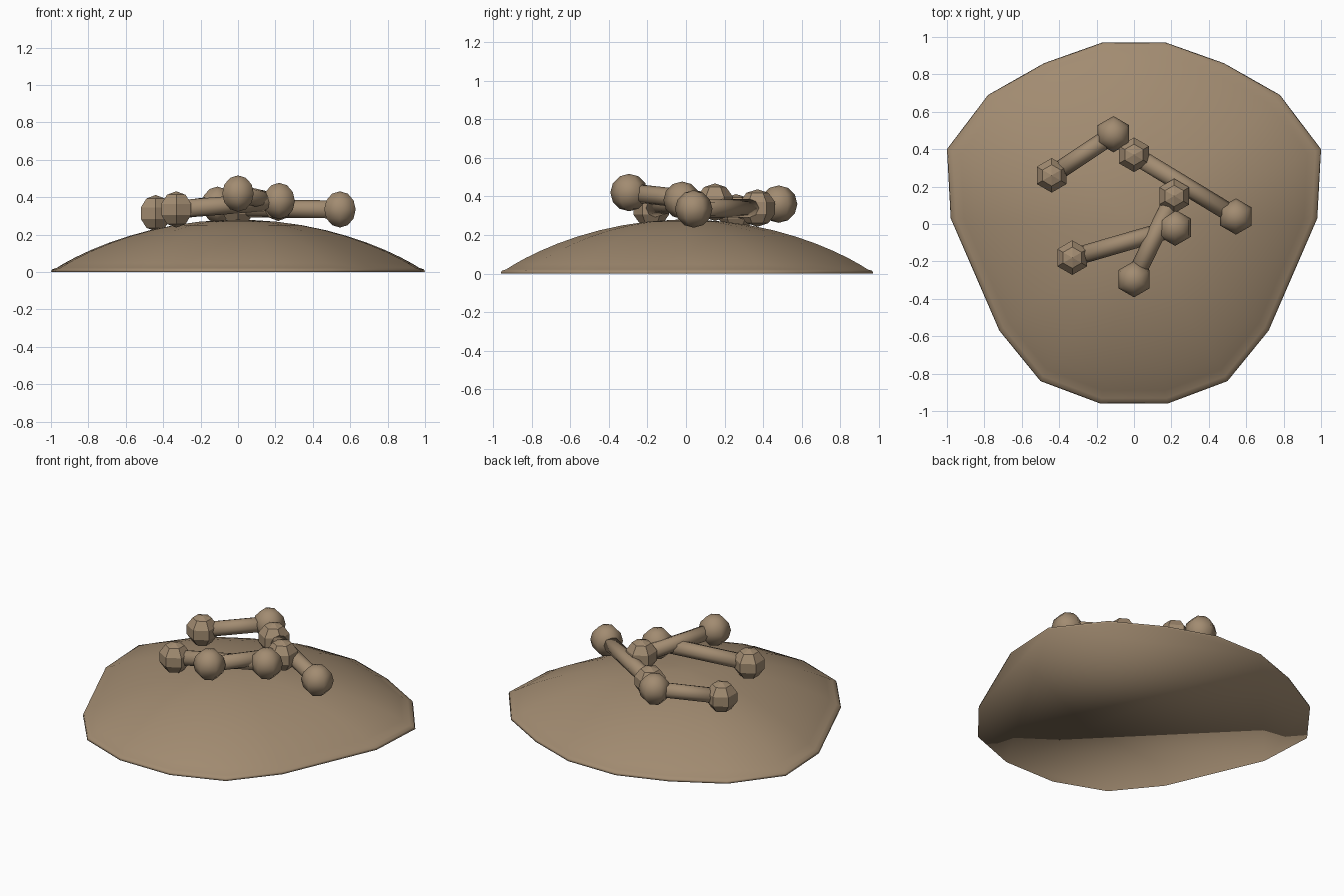
import bpy, bmesh, math
from mathutils import Vector

if "Cube" in bpy.data.objects:
    bpy.data.objects.remove(bpy.data.objects["Cube"])

mat = bpy.data.materials.new("tan_brown")
mat.diffuse_color = (0.36, 0.26, 0.165, 1)
mat.use_nodes = True
mat.node_tree.nodes["Principled BSDF"].inputs["Base Color"].default_value = mat.diffuse_color


def make_object(name, bm, smooth=True):
    bmesh.ops.recalc_face_normals(bm, faces=bm.faces)
    for f in bm.faces:
        f.smooth = smooth
    mesh = bpy.data.meshes.new(name)
    bm.to_mesh(mesh)
    bm.free()
    mesh.materials.append(mat)
    obj = bpy.data.objects.new(name, mesh)
    bpy.context.collection.objects.link(obj)
    return obj


# Mound: half outline mirrored in x, shrunk ring by ring up to a low dome
half = [(0.17, 0.97), (0.48, 0.86), (0.78, 0.69), (1.0, 0.40),
        (0.98, 0.03), (0.72, -0.57), (0.50, -0.84), (0.18, -0.96)]
outline = half + [(-x, y) for x, y in reversed(half)]
bm = bmesh.new()
rings = []
scales = [1.0, 0.995] + [math.cos(math.radians(a)) for a in range(14, 90, 8)]
for s in scales:
    z = 0.28 * (1 - s * s) ** 0.9
    if s == 0.995:
        z = 0.014
    rings.append([bm.verts.new((x * s, y * s, z)) for x, y in outline])
n = len(outline)
for lo, hi in zip(rings, rings[1:]):
    for i in range(n):
        j = (i + 1) % n
        bm.faces.new((lo[i], lo[j], hi[j], hi[i]))
top = bm.verts.new((0, 0, 0.28))
for i in range(n):
    bm.faces.new((rings[-1][i], rings[-1][(i + 1) % n], top))
bm.faces.new(rings[0])  # flat underside
make_object("mound", bm)


# Bones: a shaft with a faceted knob on one end and a smooth knob on the other
def knob(name, pos, smooth):
    bm = bmesh.new()
    bmesh.ops.create_uvsphere(bm, u_segments=6, v_segments=5 if not smooth else 6, radius=0.097)
    # turn a corner of the six-sided knob towards y
    for v in bm.verts:
        v.co = Vector((-v.co.y, v.co.x, v.co.z))
    if max(v.co.y for v in bm.verts if abs(v.co.x) < 1e-4) < 0.08:
        for v in bm.verts:
            v.co = Vector((-v.co.y, v.co.x, v.co.z))
    obj = make_object(name, bm, smooth)
    obj.location = pos


def bone(name, a, b):
    a, b = Vector(a), Vector(b)
    d = b - a
    bm = bmesh.new()
    bmesh.ops.create_cone(bm, cap_ends=True, segments=8, radius1=0.048,
                          radius2=0.048, depth=d.length)
    shaft = make_object(name + "_shaft", bm)
    shaft.location = (a + b) / 2
    shaft.rotation_mode = 'QUATERNION'
    shaft.rotation_quaternion = d.to_track_quat('Z', 'Y')
    knob(name + "_faceted_knob", a, False)
    knob(name + "_smooth_knob", b, True)


bone("back_bone", (-0.44, 0.26, 0.315), (-0.11, 0.48, 0.36))
bone("right_bone", (0.0, 0.37, 0.34), (0.545, 0.04, 0.335))
bone("front_bone", (-0.33, -0.18, 0.335), (0.22, -0.02, 0.38))
bone("crossing_bone", (0.215, 0.15, 0.37), (0.0, -0.295, 0.42))
